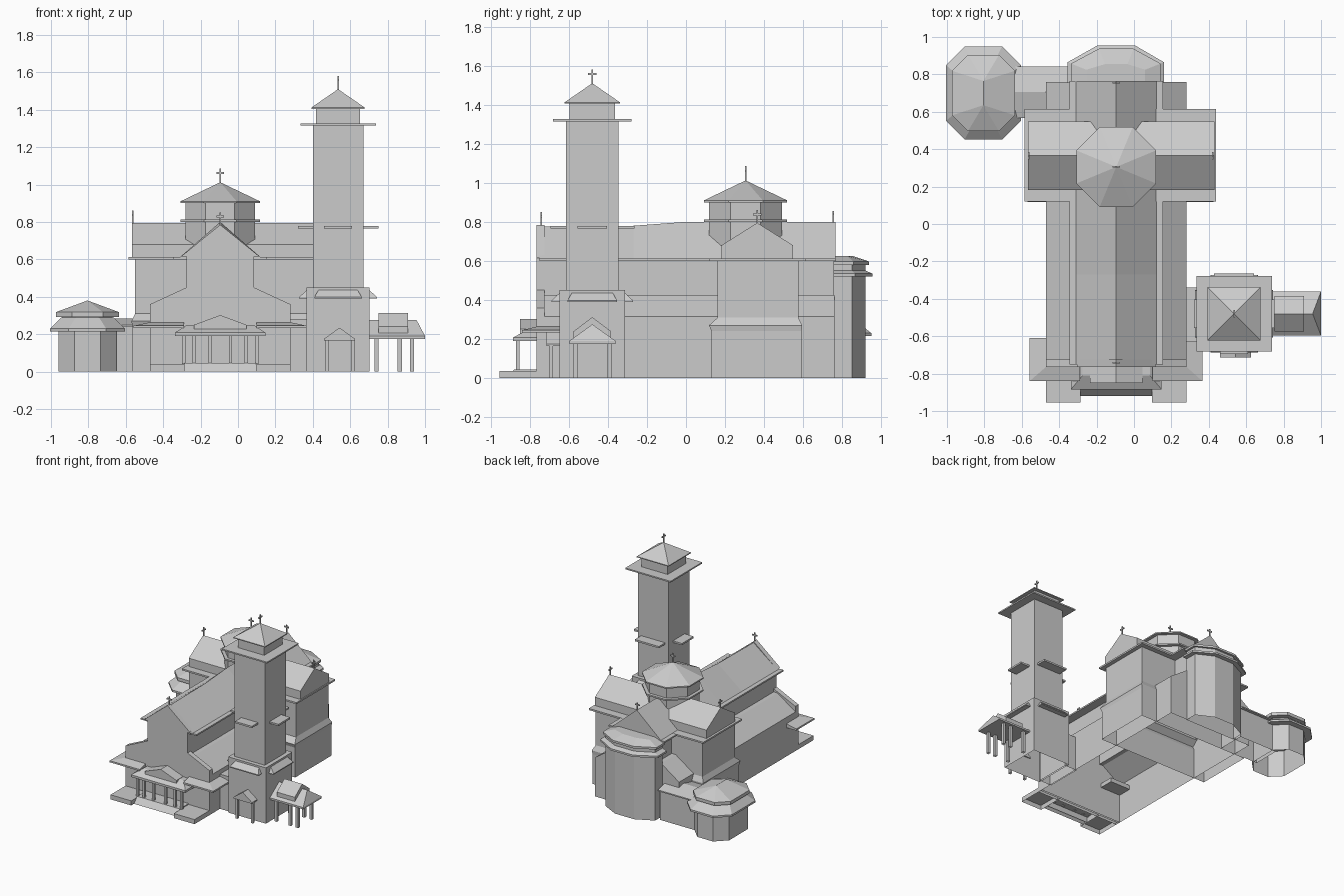
import bpy, bmesh, math

if "Cube" in bpy.data.objects:
    bpy.data.objects.remove(bpy.data.objects["Cube"])

CX = -0.095            # church axis
TX, TY = 0.535, -0.48  # tower axis


def loft(name, rings):
    """Solid through rings of 3D points with equal counts, left open on the ground."""
    bm = bmesh.new()
    vs = [[bm.verts.new(p) for p in r] for r in rings]
    n = len(vs[0])
    for a, b in zip(vs, vs[1:]):
        for i in range(n):
            j = (i + 1) % n
            bm.faces.new((a[i], a[j], b[j], b[i]))
    bm.faces.new(vs[0])
    bm.faces.new(vs[-1])
    bmesh.ops.remove_doubles(bm, verts=bm.verts, dist=1e-5)
    bmesh.ops.recalc_face_normals(bm, faces=bm.faces)
    ground = [f for f in bm.faces if all(abs(v.co.z) < 1e-4 for v in f.verts)]
    bmesh.ops.delete(bm, geom=ground, context='FACES_ONLY')
    me = bpy.data.meshes.new(name)
    bm.to_mesh(me)
    bm.free()
    ob = bpy.data.objects.new(name, me)
    bpy.context.collection.objects.link(ob)
    return ob


def rect(x0, x1, y0, y1, z):
    return [(x0, y0, z), (x1, y0, z), (x1, y1, z), (x0, y1, z)]


def box(name, x0, x1, y0, y1, z0, z1):
    return loft(name, [rect(x0, x1, y0, y1, z0), rect(x0, x1, y0, y1, z1)])


def prism(name, prof, axis, a, b):
    """Extrude a (horizontal, z) profile along x or y."""
    f = (lambda t: [(t, u, z) for u, z in prof]) if axis == 'x' else \
        (lambda t: [(u, t, z) for u, z in prof])
    return loft(name, [f(a), f(b)])


def gable(name, axis, c, w, z0, z1, z2, a, b):
    return prism(name, [(c - w, z0), (c + w, z0), (c + w, z1), (c, z2), (c - w, z1)], axis, a, b)


def octa(cx, cy, hx, hy, c, z):
    """Rectangle with cut corners."""
    return [(cx + x, cy + y, z) for x, y in (
        (-hx + c, -hy), (hx - c, -hy), (hx, -hy + c), (hx, hy - c),
        (hx - c, hy), (-hx + c, hy), (-hx, hy - c), (-hx, -hy + c))]


def stack(name, cx, cy, levels):
    """Levels of (half x, half y, corner cut, z)."""
    return loft(name, [octa(cx, cy, *l) for l in levels])


def square(name, levels):
    return loft(name, [rect(TX - h, TX + h, TY - h, TY + h, z) for h, z in levels])


def cross(name, x, y, z, h, axis):
    t, w = 0.004, 0.021
    box(name + "_upright", x - t, x + t, y - t, y + t, z - 0.02, z + h)
    wx, wy = (w, t) if axis == 'x' else (t, w)
    box(name + "_bar", x - wx, x + wx, y - wy, y + wy, z + h * 0.62, z + h * 0.62 + 0.01)


# Nave with side aisles
def mirror_profile(half):
    return [(CX - u, z) for u, z in half] + [(CX + u, z) for u, z in reversed(half)]


prism("nave_walls", mirror_profile([(.375, 0), (.375, .315), (.215, .425), (.18, .425), (.18, .61)]),
      'y', -.74, .76)
box("nave_cornice", CX - .25, CX + .25, -.75, .765, .6, .612)
loft("nave_roof", [[(CX - .215, y, .612), (CX + .215, y, .612), (CX, y, z)]
                   for y, z in ((-.75, .775), (-.27, .78), (0, .80), (.765, .80))])
prism("front_facade", mirror_profile([(.375, 0), (.375, .36), (.18, .45), (.18, .615),
                                      (.21, .615), (0, .785)]), 'y', -.765, -.725)
cross("front_cross", CX, -.742, .78, .07, 'x')
cross("rear_cross", CX, .755, .80, .055, 'x')

# Transept with a wider plinth
loft("transept_walls", [rect(-.565, .42, .13, .592, 0), rect(-.565, .42, .13, .592, .24),
                        rect(-.57, .425, .118, .595, .27), rect(-.55, .405, .162, .575, .31),
                        rect(-.55, .405, .162, .575, .605)])
box("transept_cornice", -.585, .438, .12, .615, .6, .613)
gable("transept_roof", 'x', .365, .183, .613, .68, .795, -.567, .43)
for s, x in (("left", -.562), ("right", .42)):
    cross(s + "_transept_cross", x, .365, .79, .07, 'y')

# Octagonal crossing dome
K = 2 - math.sqrt(2)
DY = .305


def reg(h, z):
    return (h, h, h * K, z)


stack("dome_drum", CX, DY, [reg(.187, .68), reg(.187, .91)])
stack("drum_ring", CX, DY, [reg(.212, .80), reg(.212, .812)])
stack("dome_roof", CX, DY, [reg(.213, .90), reg(.213, .91), reg(.0001, 1.012)])
cross("dome_cross", CX, DY, 1.01, .075, 'x')


# Polygonal apse
def apse(d, z):
    return [(-.355 + d, .755, z), (-.355 + d, .865 - .4 * d, z), (-.195 + .4 * d, .955 - d, z),
            (-.4 * d + .005, .955 - d, z), (.16 - d, .865 - .4 * d, z), (.16 - d, .755, z)]


loft("apse_walls", [apse(.035, 0), apse(.035, .53)])
loft("apse_lower_eave", [apse(0, .52), apse(0, .535), apse(.035, .55), apse(.035, .58)])
loft("apse_roof", [apse(.018, .58), apse(.018, .597), apse(.10, .625)])

# Bell tower
square("tower_base", [(.168, 0), (.168, .45)])
square("tower_shaft", [(.135, .45), (.135, 1.32)])
square("tower_eave", [(.202, 1.315), (.202, 1.326)])
square("belfry", [(.117, 1.326), (.117, 1.41)])
square("tower_roof", [(.142, 1.405), (.142, 1.412), (.0001, 1.51)])
cross("tower_cross", TX, TY, 1.51, .07, 'y')
for i in range(4):
    q = math.pi / 2 * i
    led = box("tower_ledge", -.107, .107, -.215, -.135, .765, .779) if i == 2 else \
        box("tower_ledge", -.075, .075, -.215, -.135, .765, .779)
    can = loft("tower_canopy", [rect(-.127, .127, -.208, -.16, .39), rect(-.127, .127, -.208, -.16, .398),
                                rect(-.105, .105, -.168, -.16, .435)])
    for ob in (led, can):
        ob.location = (TX, TY, 0)
        ob.rotation_euler = (0, 0, q)
box("tower_link", .27, .38, -.63, -.34, 0, .28)

# Small porch on the tower front
prism("tower_front_porch_roof", [(TX - .075, .165), (TX + .09, .165), (TX + .09, .175), (TX + .008, .235),
                                 (TX - .075, .175)], 'y', -.715, -.64)
for x in (.475, .615):
    box("tower_front_post", x - .009, x + .009, -.70, -.68, 0, .168)

# Side porch on the tower
loft("side_porch_roof", [rect(.70, 1, -.597, -.36, .175), rect(.70, 1, -.597, -.36, .19),
                         rect(.70, .955, TY - .0001, TY + .0001, .275)])
gable("side_porch_gable", 'x', TY, .095, .205, .24, .312, .75, .91)
for x in (.74, .865, .93):
    for y in (-.565, -.39):
        box("side_porch_post", x - .011, x + .011, y - .011, y + .011, 0, .18)

# Narthex eaves either side of the facade
for s, x0, x1, t0, t1 in (("left", -.558, -.29, -.46, -.29), ("right", .10, .366, .10, .27)):
    loft(s + "_narthex_eave", [rect(x0, x1, -.84, -.61, .232), rect(x0, x1, -.84, -.61, .245),
                               rect(t0, t1, -.755, -.61, .266)])

# Entrance porch with platform and ramp
for s in (-1, 1):
    a, b = sorted((CX + s * .19, CX + s * .375))
    box("entrance_platform", a, b, -.955, -.74, 0, .037)
box("entrance_floor", CX - .19, CX + .19, -.88, -.74, 0, .045)
prism("entrance_ramp", [(-.92, 0), (-.88, 0), (-.88, .045)], 'x', CX - .19, CX + .19)
loft("porch_roof", [rect(CX - .243, CX + .243, -.885, -.74, .19), rect(CX - .243, CX + .243, -.885, -.74, .208),
                    rect(CX - .18, CX + .18, -.81, -.74, .248)])
prism("porch_pediment", [(CX - .14, .225), (CX + .14, .225), (CX + .14, .25), (CX, .302), (CX - .14, .25)],
      'y', -.85, -.75)
for dx in (.195, .14, .055):
    for s in (-1, 1):
        box("porch_post", CX + s * dx - .009, CX + s * dx + .009, -.872, -.854, .04, .195)

# Octagonal side chapel and its link
SX, SY = -.805, .70
stack("chapel_walls", SX, SY, [(.155, .205, .085, 0), (.155, .205, .085, .22)])
stack("chapel_lower_roof", SX, SY, [(.2, .249, .1, .215), (.2, .249, .1, .23), (.14, .175, .078, .29)])
stack("chapel_lantern", SX, SY, [(.135, .17, .075, .28), (.135, .17, .075, .30)])
stack("chapel_upper_roof", SX, SY, [(.168, .204, .085, .292), (.168, .204, .085, .318),
                                    (.0001, .065, .0001, .38)])
box("link_walls", -.68, -.34, .60, .82, 0, .25)
gable("link_roof", 'x', .705, .138, .24, .25, .285, -.66, -.34)
